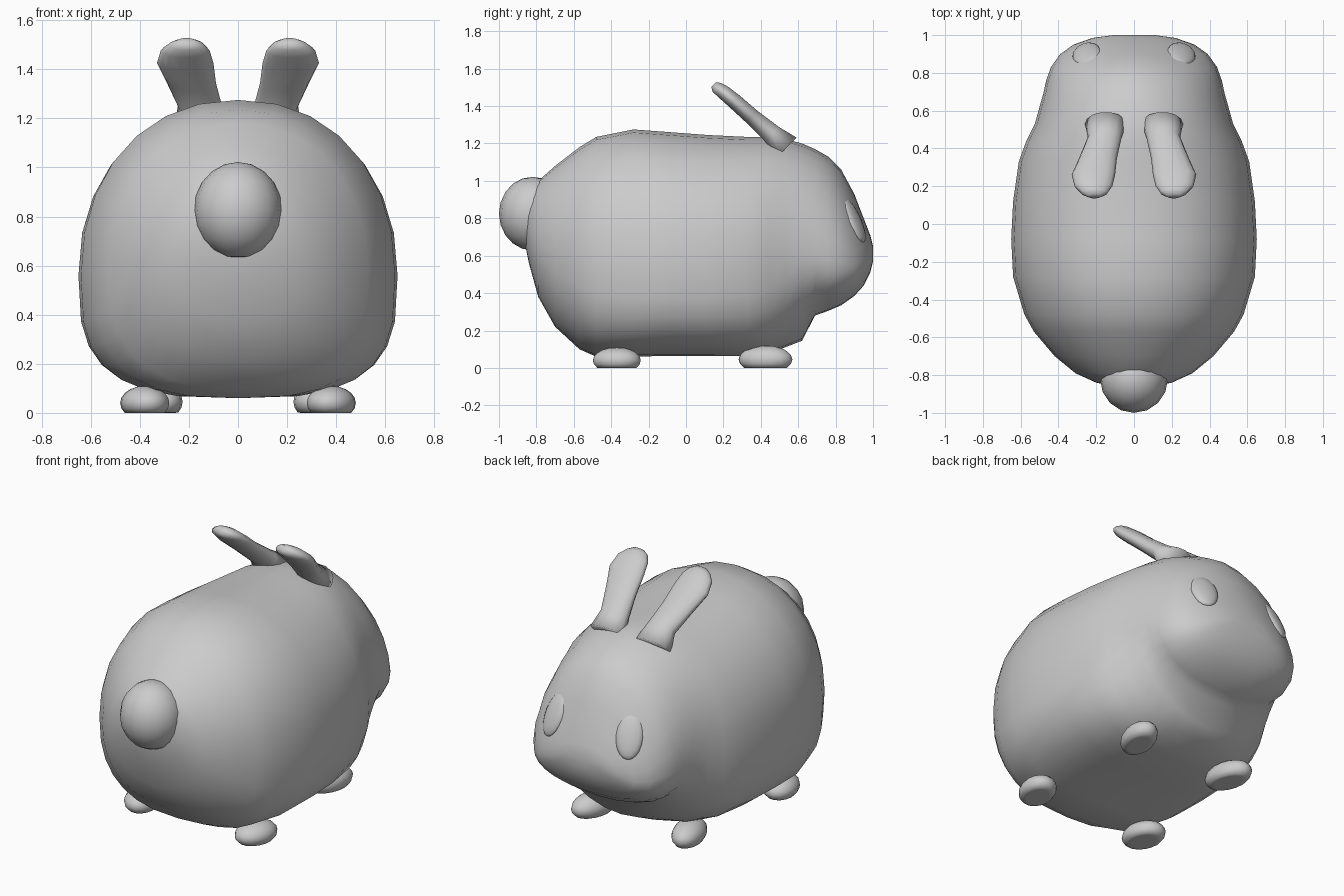
import bpy, bmesh
from math import sin, cos, pi, radians, copysign
from mathutils import Vector, Matrix

if "Cube" in bpy.data.objects:
    bpy.data.objects.remove(bpy.data.objects["Cube"])


def finish(name, bm):
    bmesh.ops.recalc_face_normals(bm, faces=bm.faces)
    me = bpy.data.meshes.new(name)
    bm.to_mesh(me)
    bm.free()
    for p in me.polygons:
        p.use_smooth = True
    ob = bpy.data.objects.new(name, me)
    bpy.context.collection.objects.link(ob)
    return ob


def loft(name, rings):
    """Skin a list of equal-length point rings and close both ends."""
    bm = bmesh.new()
    vr = [[bm.verts.new(p) for p in r] for r in rings]
    n = len(vr[0])
    for a, b in zip(vr, vr[1:]):
        for i in range(n):
            j = (i + 1) % n
            bm.faces.new((a[i], a[j], b[j], b[i]))
    for r in (vr[0], vr[-1]):
        c = bm.verts.new(sum((v.co for v in r), Vector()) / n)
        for i in range(n):
            bm.faces.new((r[i], r[(i + 1) % n], c))
    return finish(name, bm)


def sphere(name, loc, radii, rot=Matrix(), floor=None, seg=16):
    bm = bmesh.new()
    bmesh.ops.create_uvsphere(bm, u_segments=seg, v_segments=10, radius=1)
    m = Matrix.Translation(loc) @ rot @ Matrix.Diagonal((*radii, 1))
    bmesh.ops.transform(bm, matrix=m, verts=bm.verts)
    if floor is not None:
        for v in bm.verts:
            v.co.z = max(v.co.z, floor)
    return finish(name, bm)


def power(v, e):
    return copysign(abs(v) ** e, v)


def body_ring(y, w, zb, zc, zt, nu, nd, sides=28):
    """Rounded section with separate roundness above and below its widest line."""
    pts = []
    for i in range(sides):
        c, s = cos(2 * pi * i / sides), sin(2 * pi * i / sides)
        e, h = (2 / nu, zt - zc) if s >= 0 else (2 / nd, zc - zb)
        pts.append((w * power(c, e), y, zc + h * power(s, e)))
    return pts


# Body and head in one skin: y, half width, bottom, widest z, top, roundness up, down
loft("body", [body_ring(*r) for r in [
    (-.86, .10, .66, .75, .86, 2, 2),
    (-.84, .20, .56, .72, .93, 2, 2),
    (-.79, .31, .38, .66, 1.0, 2, 2.1),
    (-.70, .42, .22, .62, 1.08, 2, 2.3),
    (-.57, .53, .10, .58, 1.18, 2.1, 2.6),
    (-.48, .58, .06, .57, 1.235, 2.1, 2.9),
    (-.28, .64, .06, .56, 1.275, 2.15, 3.1),
    (-.08, .65, .065, .56, 1.26, 2.15, 3.1),
    (.12, .64, .065, .56, 1.245, 2.15, 3.1),
    (.33, .61, .065, .57, 1.235, 2.1, 3.0),
    (.44, .57, .08, .58, 1.235, 2.1, 2.8),
    (.53, .525, .11, .59, 1.225, 2.1, 2.5),
    (.62, .50, .145, .60, 1.20, 2.05, 2.0),
    (.69, .48, .28, .60, 1.17, 2.0, 2.1),
    (.76, .465, .305, .58, 1.13, 1.95, 2.3),
    (.83, .44, .335, .57, 1.06, 1.85, 2.3),
    (.90, .39, .385, .55, .93, 1.75, 2.3),
    (.95, .32, .44, .55, .80, 1.75, 2.2),
    (.985, .22, .51, .58, .71, 1.9, 2),
    (1.0, .11, .57, .61, .65, 2, 2)]])

# Tail
sphere("tail", (0, -.82, .825), (.18, .18, .197))

# Ears: x, y, z, half width, half thickness, leaning back
EAR = [(.15, .53, 1.17, .11, .09), (.155, .46, 1.25, .09, .055),
       (.19, .35, 1.345, .10, .045), (.215, .26, 1.425, .115, .043),
       (.215, .20, 1.475, .10, .04), (.21, .165, 1.50, .07, .034),
       (.21, .148, 1.515, .035, .018)]

for side, label in ((1, "right"), (-1, "left")):
    loft(label + "_ear", [[
        (side * (x + w * cos(a)), y + .7 * t * sin(a), z + .7 * t * sin(a))
        for a in (2 * pi * i / 14 for i in range(14))] for x, y, z, w, t in EAR])
    # Eyes set into the tilted face
    rot = Matrix.Rotation(radians(-22 * side), 4, 'Z') @ Matrix.Rotation(radians(25), 4, 'X')
    sphere(label + "_eye", (side * .25, .897, .79), (.078, .03, .13), rot)
    # Feet with flat soles
    turn = Matrix.Rotation(radians(-14 * side), 4, 'Z')
    sphere(label + "_front_foot", (side * .32, .425, .045), (.09, .148, .075), turn, 0)
    sphere(label + "_back_foot", (side * .38, -.37, .04), (.098, .132, .07), turn, 0)
